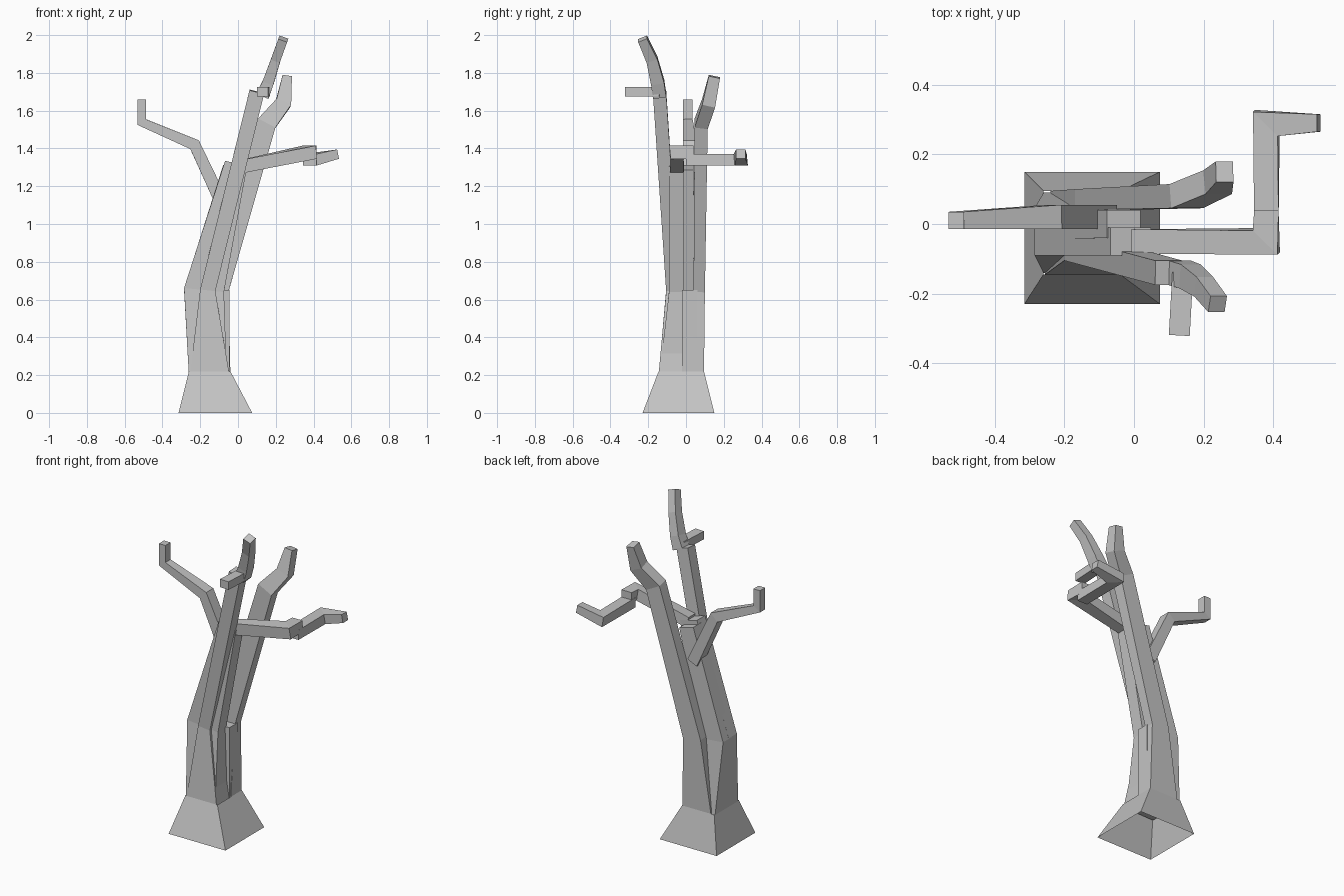
import bpy
import bmesh
from mathutils import Vector

DEPTH = Vector((0, 1, 0))
UP = Vector((0, 0, 1))

default_cube = bpy.data.objects.get("Cube")
if default_cube:
    bpy.data.objects.remove(default_cube)

GREY = (0.55, 0.55, 0.55, 1)
bark = bpy.data.materials.new("grey bark")
bark.use_nodes = True
bark.diffuse_color = GREY
bark.node_tree.nodes["Principled BSDF"].inputs["Base Color"].default_value = GREY


def limb(name, path, sizes, hint=DEPTH, level=False, capped=True):
    """Sweep a mitred rectangle along a path; the last size repeats to the end."""
    points = [Vector(point) for point in path]
    steps = [(after - before).normalized() for before, after in zip(points, points[1:])]
    bm = bmesh.new()
    rings = []
    for index, (point, before, after) in enumerate(zip(points, steps[:1] + steps, steps + steps[-1:])):
        tangent = UP if level else (before + after).normalized()
        mitre = 1 if level else 1 / before.dot(tangent)
        width, depth = sizes[min(index, len(sizes) - 1)]
        side = hint.cross(tangent).normalized()
        across = side * width * mitre / 2
        along = tangent.cross(side) * depth / 2
        corners = (-across - along, across - along, across + along, along - across)
        rings.append([bm.verts.new(point + corner) for corner in corners])

    for lower, upper in zip(rings, rings[1:]):
        for corner in range(len(lower)):
            previous = corner - 1
            bm.faces.new((lower[previous], lower[corner], upper[corner], upper[previous]))
    if capped:
        bm.faces.new(rings[0][::-1])
        bm.faces.new(rings[-1])
    bmesh.ops.recalc_face_normals(bm, faces=bm.faces[:])

    mesh = bpy.data.meshes.new(name)
    bm.to_mesh(mesh)
    bm.free()
    mesh.materials.append(bark)
    bpy.context.collection.objects.link(bpy.data.objects.new(name, mesh))


# Flared root skirt, open underneath
limb("root_flare",
     path=[(-.12, -.04, 0), (-.15, -.025, .22)],
     sizes=[(.39, .38), (.22, .24)],
     level=True, capped=False)

# Upright stems, broad at the root and separating as they rise
limb("front_stem",
     path=[(-.15, -.07, .2), (-.16, -.07, .65), (.1, -.14, 1.7)],
     sizes=[(.21, .15), (.08, .07)])
limb("middle_stem",
     path=[(-.16, -.06, .2), (-.18, -.05, .65), (-.01, -.05, 1.32)],
     sizes=[(.2, .16), (.21, .08), (.12, .08)])
limb("left_stem",
     path=[(-.17, 0, .2), (-.21, 0, .65), (-.03, 0, 1.3)],
     sizes=[(.18, .18), (.15, .09), (.1, .08)])
limb("back_stem",
     path=[(-.14, .04, .2), (-.11, .07, .65), (.15, .08, 1.53),
           (.24, .12, 1.64), (.26, .15, 1.78)],
     sizes=[(.2, .11), (.12, .06), (.1, .07), (.08, .07), (.05, .06)])

# Short broken stub filling the gap on the outer side of the trunk
limb("trunk_stub",
     path=[(-.1, .02, .2), (-.1, .02, .65)],
     sizes=[(.11, .08)],
     level=True)

# Side branch with an upturned end
limb("upturned_branch",
     path=[(-.08, .02, 1.1), (-.23, .02, 1.42), (-.51, .01, 1.54), (-.51, .01, 1.66)],
     sizes=[(.07, .07), (.06, .07), (.045, .05)])

# Crooked branch, which turns back and then outward
limb("crooked_branch",
     path=[(0, -.05, 1.3), (.38, -.05, 1.38), (.38, .04, 1.38)],
     sizes=[(.07, .07)],
     hint=UP)
limb("crooked_branch_end",
     path=[(.38, 0, 1.34), (.38, .29, 1.34), (.53, .29, 1.37)],
     sizes=[(.07, .06), (.07, .06), (.05, .05)],
     hint=UP)

# Leaning crown of the front stem and its forward twig
limb("crown_tip",
     path=[(.13, -.14, 1.68), (.16, -.15, 1.75), (.2, -.18, 1.87), (.24, -.23, 1.98)],
     sizes=[(.07, .07), (.06, .07), (.05, .06), (.05, .05)])
limb("forward_twig",
     path=[(.14, -.14, 1.7), (.13, -.32, 1.7)],
     sizes=[(.06, .05)],
     hint=UP)
